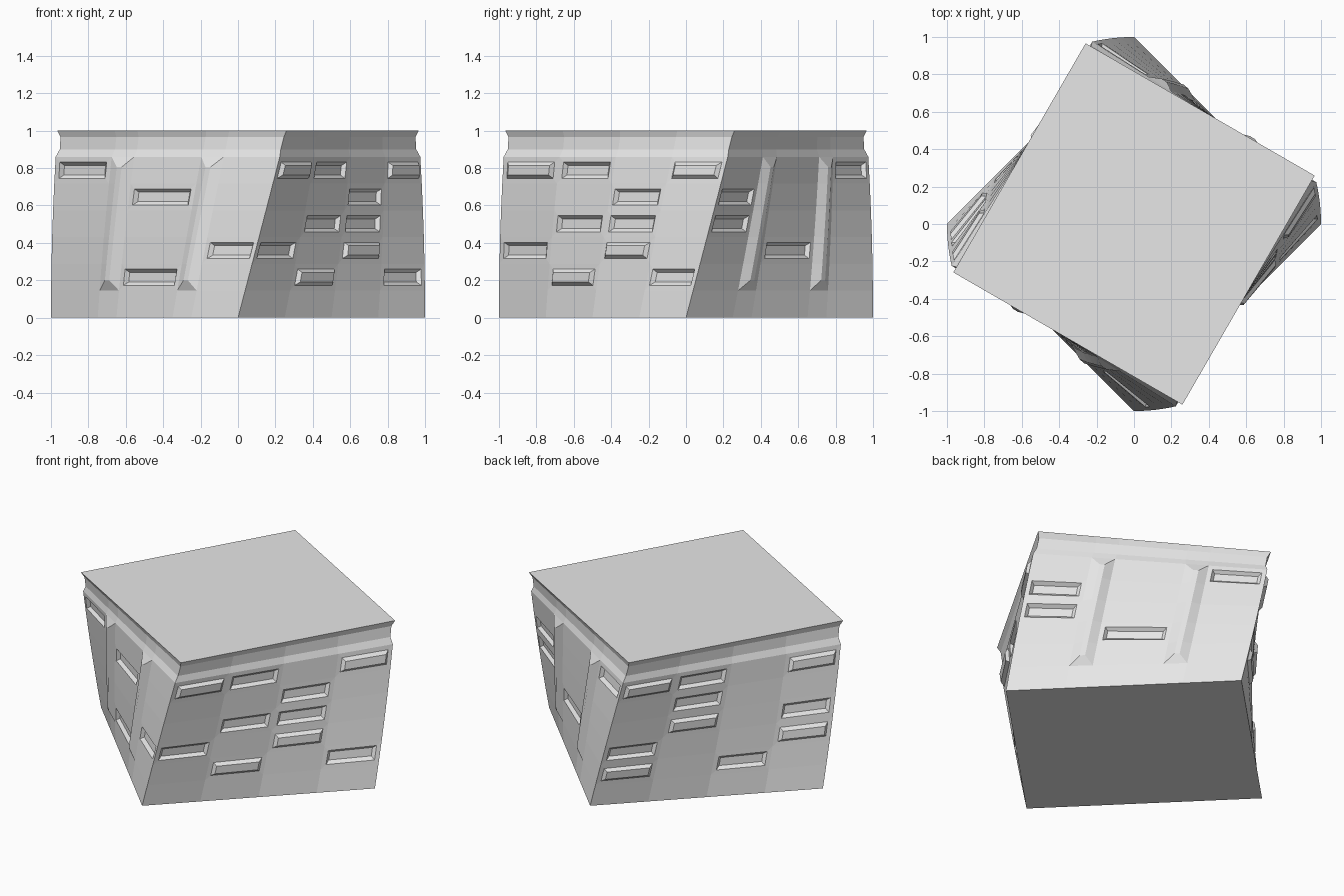
import bpy, bmesh, math
from mathutils import Matrix, Vector

old = bpy.data.objects.get("Cube")
if old:
    bpy.data.objects.remove(old, do_unlink=True)

concrete = bpy.data.materials.new("pale_grey")
concrete.use_nodes = True
concrete.diffuse_color = (0.8, 0.8, 0.8, 1)
concrete.node_tree.nodes["Principled BSDF"].inputs["Base Color"].default_value = (0.8, 0.8, 0.8, 1)

TWIST = math.radians(15)      # total turn from base to roof
ROW0, PITCH = 0.145, 0.143    # first storey and storey height
ROWS = [ROW0 + PITCH * i for i in range(6)]
# heights and corner radii: base, storeys, neck, cornice
LEVELS = [(0, 1)] + [(z, 1) for z in ROWS] + [(0.9, 0.98), (0.965, 0.98), (1, 1)]
FOUR_BAYS = [0, 0.25, 0.5, 0.75, 1]
PIER_BAYS = [0, 0.25, 0.35, 0.65, 0.75, 1]

# One string per storey from the top; i = recessed, o = raised, . = plain
WALLS = [
    (PIER_BAYS, ["i....", "..i..", ".....", "....i", "..i.."]),
    (FOUR_BAYS, ["oi.o", "..i.", ".ii.", "i.o.", ".o.i"]),
    (PIER_BAYS, ["....i", "i....", "i....", "..i..", "....."]),
    (FOUR_BAYS, ["oi.o", ".i..", ".o.i", "i..o", "o.i."]),
]

bm = bmesh.new()


def corner(k):
    a = math.pi + k * math.pi / 2
    return Vector((math.cos(a), math.sin(a), 0))


def inset(faces, thickness, depth=0):
    bmesh.ops.inset_individual(bm, faces=faces, thickness=thickness,
                               depth=depth, use_even_offset=True)


# Walls as grids of bays and storeys
recessed, raised, piers = [], [], []
for k, (bays, plan) in enumerate(WALLS):
    a, b = corner(k), corner(k + 1)
    grid = [[bm.verts.new(a.lerp(b, t) * r + Vector((0, 0, z))) for t in bays]
            for z, r in LEVELS]
    for j in range(len(LEVELS) - 1):
        is_storey = 1 <= j <= 5
        for i in range(len(bays) - 1):
            pier = len(bays) == 6 and i in (1, 3)
            if pier and is_storey:
                continue
            f = bm.faces.new((grid[j][i], grid[j][i + 1],
                              grid[j + 1][i + 1], grid[j + 1][i]))
            if is_storey:
                mark = plan[5 - j][i]
                if mark == "i":
                    recessed.append(f)
                elif mark == "o":
                    raised.append(f)
    # full-height piers
    if len(bays) == 6:
        for i in (1, 3):
            right = [grid[j][i + 1] for j in range(1, 7)]
            left = [grid[j][i] for j in range(6, 0, -1)]
            piers.append(bm.faces.new(right + left))

# Base and roof slabs
for z in (0, 1):
    ring = [bm.verts.new(corner(k) + Vector((0, 0, z))) for k in range(4)]
    bm.faces.new(ring if z else ring[::-1])
bmesh.ops.remove_doubles(bm, verts=bm.verts, dist=0.0001)
bm.normal_update()

# Windows and pier ridges
inset(recessed + raised, 0.028)
inset(recessed, 0.018, -0.02)
inset(raised, 0.018, 0.02)
inset(piers, 0.055, 0.025)

# Twist the whole block around its axis
for v in bm.verts:
    v.co = Matrix.Rotation(TWIST * v.co.z, 3, "Z") @ v.co

mesh = bpy.data.meshes.new("twisted_block")
bm.to_mesh(mesh)
bm.free()
mesh.materials.append(concrete)
block = bpy.data.objects.new("twisted_block", mesh)
bpy.context.collection.objects.link(block)
